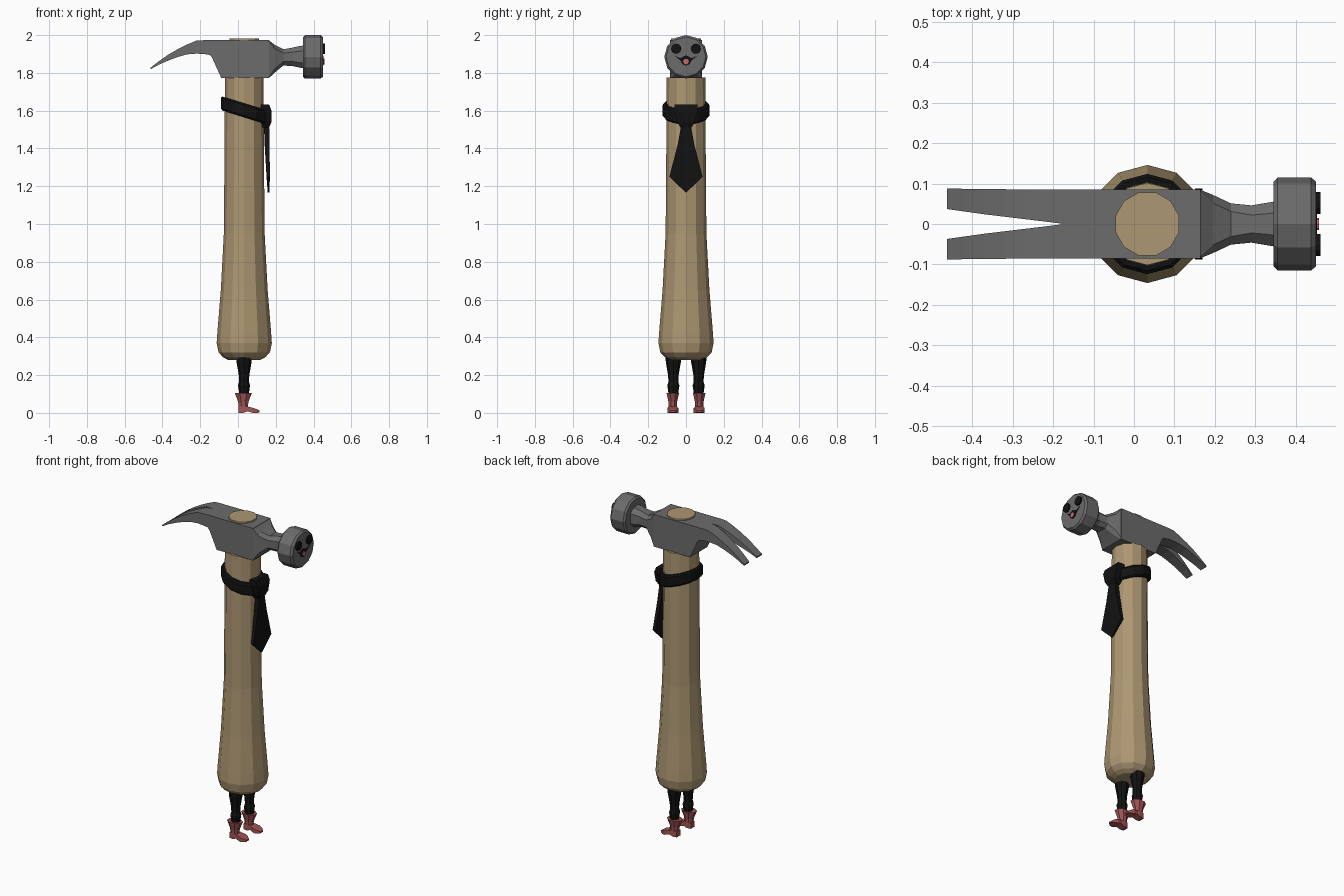
import bpy, bmesh
from math import cos, sin, pi, radians

def mat(name, rgb):
    m = bpy.data.materials.new(name)
    m.diffuse_color = (*rgb, 1)
    return m

WOOD = mat("wood", (0.42, 0.31, 0.17))
STEEL = mat("steel", (0.15, 0.15, 0.15))
BLACK = mat("black", (0.006, 0.006, 0.006))
RED = mat("boot_red", (0.36, 0.09, 0.09))
PINK = mat("tongue_pink", (0.6, 0.15, 0.17))
CX = 0.033  # handle axis

def loft(name, rings, material, closed=False, mirror=False):
    """Skin a list of equal-length point rings, capping the ends or closing the loop."""
    bm = bmesh.new()
    rows = [[bm.verts.new(p) for p in r] for r in rings]
    n = len(rows[0])
    for a, b in zip(rows, rows[1:] + (rows[:1] if closed else [])):
        for i in range(n):
            j = (i + 1) % n
            bm.faces.new((a[i], a[j], b[j], b[i]))
    if not closed:
        bm.faces.new(rows[0])
        bm.faces.new(rows[-1])
    bmesh.ops.recalc_face_normals(bm, faces=bm.faces)
    me = bpy.data.meshes.new(name)
    bm.to_mesh(me)
    bm.free()
    me.materials.append(material)
    ob = bpy.data.objects.new(name, me)
    bpy.context.collection.objects.link(ob)
    if mirror:
        ob.modifiers.new("mirror", 'MIRROR').use_axis = (False, True, False)
    return ob

def ring_z(z, rx, ry, n=12, x=CX, y=0, turn=0):
    return [(x + rx * cos(2 * pi * i / n + turn), y + ry * sin(2 * pi * i / n + turn), z) for i in range(n)]

def ring_x(x, r, n=12, y=0, z=1.885):
    return [(x, y + r * sin(2 * pi * i / n), z + r * cos(2 * pi * i / n)) for i in range(n)]

def box_x(x, y0, y1, z0, z1):
    return [(x, y0, z0), (x, y1, z0), (x, y1, z1), (x, y0, z1)]

def box_z(z, x0, x1, hy):
    return [(x0, -hy, z), (x1, -hy, z), (x1, hy, z), (x0, hy, z)]

# Handle and the end showing through the head
loft("handle", [ring_z(z, r, r) for z, r in (
    (0.28, 0.085), (0.295, 0.112), (0.32, 0.136), (0.37, 0.146), (0.43, 0.142),
    (0.65, 0.124), (0.95, 0.108), (1.3, 0.105), (1.775, 0.102))], WOOD)
loft("handle_end", [ring_z(z, 0.081, 0.081, turn=radians(15)) for z in (1.93, 1.982)], WOOD)

# Hammer body, one ring per station along x
body = [box_x(x, -0.085, 0.085, b, t) for x, b, t in (
    (0.165, 1.772, 1.973), (-0.088, 1.772, 1.973), (-0.138, 1.882, 1.973), (-0.15, 1.895, 1.973), (-0.18, 1.9, 1.973))]
loft("hammer_body", body, STEEL)

# Split claw
claw = [box_x(x, yi, yo, b, t) for x, yi, yo, b, t in (
    (-0.18, 0.001, 0.085, 1.9, 1.973), (-0.22, 0.006, 0.085, 1.902, 1.971), (-0.27, 0.012, 0.085, 1.898, 1.95),
    (-0.32, 0.018, 0.086, 1.884, 1.925), (-0.37, 0.024, 0.086, 1.865, 1.896),
    (-0.42, 0.031, 0.087, 1.843, 1.861), (-0.462, 0.037, 0.088, 1.82, 1.828))]
loft("claw", claw, STEEL, mirror=True)

# Neck with chamfered-rectangle sections
def octagon(x, hy, hz, zc, c):
    q = [(hy, hz - c), (hy - c, hz), (c - hy, hz), (-hy, hz - c)]
    return [(x, y, zc + z) for y, z in q + [(-y, -z) for y, z in q]]

loft("neck", [octagon(*s) for s in (
    (0.163, 0.085, 0.1, 1.8725, 0.004), (0.195, 0.072, 0.073, 1.875, 0.02), (0.24, 0.051, 0.043, 1.882, 0.02),
    (0.29, 0.046, 0.049, 1.885, 0.024), (0.325, 0.052, 0.057, 1.885, 0.027),
    (0.35, 0.056, 0.06, 1.885, 0.028))], STEEL)
loft("striking_face", [ring_x(x, r) for x, r in (
    (0.345, 0.105), (0.355, 0.115), (0.438, 0.115), (0.45, 0.105))], STEEL)

# Facial features
loft("eye", [ring_x(x, 0.027, y=0.052, z=1.928) for x in (0.44, 0.461)], BLACK, mirror=True)
smile = [(-.06, 1.89), (-.03, 1.878), (0, 1.893), (.03, 1.878), (.06, 1.89),
         (.03, 1.866), (.018, 1.845), (0, 1.838), (-.018, 1.845), (-.03, 1.866)]
loft("mouth", [[(x, y, z) for y, z in smile] for x in (0.44, 0.453)], BLACK)
loft("tongue", [ring_x(x, 0.015, 8, z=1.86) for x in (0.44, 0.457)], PINK)

# Slanted collar, knot and hanging tie
collar = []
for i in range(12):
    a = 2 * pi * i / 12
    sec = []
    for r, dz in ((0.1, -0.037), (0.116, -0.037), (0.124, -0.028), (0.124, 0.028), (0.116, 0.037), (0.1, 0.037)):
        x = CX + r * cos(a)
        sec.append((x, r * sin(a), 1.64 - 0.31 * (x + 0.09) + dz))
    collar.append(sec)
loft("collar", collar, BLACK, closed=True)
loft("tie_knot", [box_z(*s) for s in (
    (1.51, 0.13, 0.165, 0.03), (1.54, 0.12, 0.177, 0.046), (1.6, 0.118, 0.178, 0.06), (1.632, 0.122, 0.165, 0.06))], BLACK)
loft("tie", [box_z(*s) for s in (
    (1.53, 0.137, 0.165, 0.024), (1.42, 0.141, 0.167, 0.044), (1.25, 0.151, 0.169, 0.088), (1.168, 0.157, 0.166, 0.003))], BLACK)

# Legs and boots
loft("leg", [ring_z(z, r, r, 8, 0.032, 0.067) for z, r in (
    (0.32, 0.042), (0.27, 0.04), (0.2, 0.028), (0.165, 0.026), (0.145, 0.032), (0.12, 0.028), (0.08, 0.024))],
    BLACK, mirror=True)
loft("boot_cuff", [ring_z(z, rx, ry, 8, 0.028, 0.07, pi / 8) for z, rx, ry in (
    (0.105, 0.049, 0.036), (0.06, 0.03, 0.025), (0.025, 0.025, 0.022))], RED, mirror=True)
loft("boot_foot", [box_x(x, 0.07 - h, 0.07 + h, b, t) for x, h, b, t in (
    (0.003, 0.018, 0, 0.035), (0.028, 0.022, 0, 0.04), (0.05, 0.022, 0.008, 0.034),
    (0.08, 0.029, 0, 0.026), (0.1, 0.024, 0, 0.02), (0.115, 0.012, 0.002, 0.012))], RED, mirror=True)
